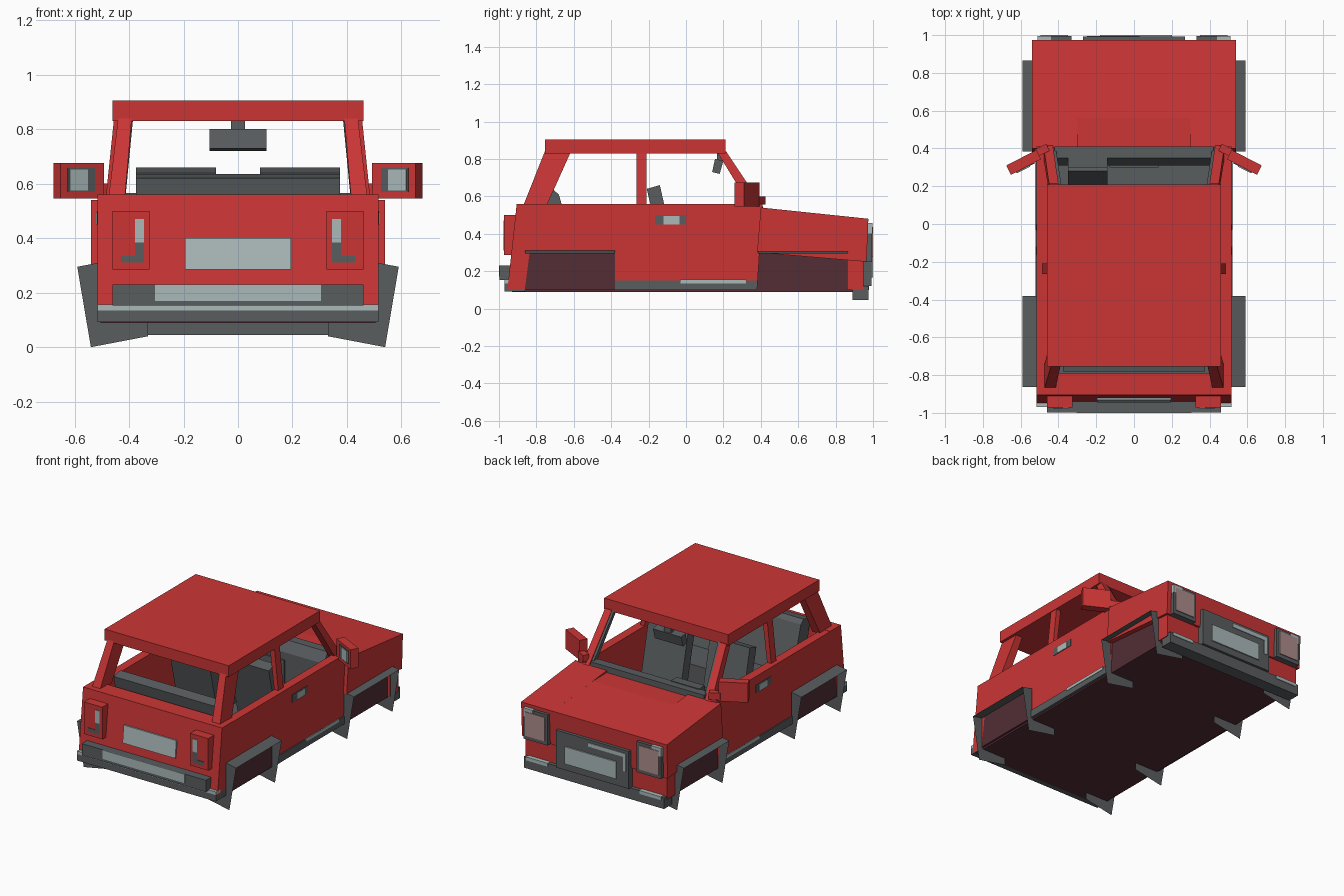
import bpy, bmesh, math
from mathutils import Vector

if "Cube" in bpy.data.objects:
    bpy.data.objects.remove(bpy.data.objects["Cube"])


def material(name, rgb):
    m = bpy.data.materials.new(name)
    m.diffuse_color = (*rgb, 1)
    m.use_nodes = True
    m.node_tree.nodes["Principled BSDF"].inputs["Base Color"].default_value = m.diffuse_color
    return m


RED = material("red_paint", (0.60, 0.036, 0.036))
GRAY = material("dark_gray", (0.100, 0.109, 0.114))
LIGHT = material("light_gray", (0.41, 0.49, 0.49))
MAROON = material("dark_maroon", (0.084, 0.026, 0.036))
LAMP = material("lamp_glass", (0.42, 0.27, 0.26))


def mesh(name, verts, faces, mat, closed=True):
    bm = bmesh.new()
    vs = [bm.verts.new(v) for v in verts]
    for f in faces:
        bm.faces.new([vs[i] for i in f])
    if closed:
        bmesh.ops.recalc_face_normals(bm, faces=bm.faces)
    me = bpy.data.meshes.new(name)
    bm.to_mesh(me)
    bm.free()
    me.materials.append(mat)
    ob = bpy.data.objects.new(name, me)
    bpy.context.collection.objects.link(ob)
    return ob


def loft(name, a, b, mat):
    """Solid between two matching outlines."""
    n = len(a)
    faces = [tuple(range(n)), tuple(range(n, 2 * n))]
    faces += [(i, (i + 1) % n, n + (i + 1) % n, n + i) for i in range(n)]
    return mesh(name, list(a) + list(b), faces, mat)


def prism(name, yz, x0, x1, mat):
    return loft(name, [(x0, y, z) for y, z in yz], [(x1, y, z) for y, z in yz], mat)


def box(name, x, y, z, mat):
    return prism(name, [(y[0], z[0]), (y[1], z[0]), (y[1], z[1]), (y[0], z[1])], x[0], x[1], mat)


def pillar(name, s, low, high, mat):
    """Post from rectangle (x0, x1, y0, y1, z) to another one."""
    def ring(r):
        x0, x1, y0, y1, z = r
        return [(s * x0, y0, z), (s * x1, y0, z), (s * x1, y1, z), (s * x0, y1, z)]
    return loft(name, ring(low), ring(high), mat)


# Underbody, rear wall, engine bay and hood
box("underbody", (-.505, .505), (-.93, .90), (.088, .11), MAROON)
box("cabin_floor", (-.46, .46), (-.80, .39), (.11, .19), GRAY)
prism("rear_wall", [(-.905, .56), (-.79, .56), (-.79, .10), (-.955, .10)], -.515, .515, RED)
box("engine_bay", (-.505, .505), (.38, .865), (.09, .30), MAROON)
box("front_panel", (-.525, .525), (.86, .95), (.10, .30), RED)
prism("hood", [(.39, .525), (.56, .523), (.975, .48), (.965, .25), (.38, .28)], -.30, .30, RED)
box("roof", (-.46, .46), (-.755, .21), (.83, .905), RED)

for s in (-1, 1):
    # Side walls, fenders and pillars
    prism("side_wall", [(-.905, .558), (.41, .558), (.38, .10), (-.955, .10)], s * .455, s * .515, RED)
    prism("fender", [(.40, .54), (.975, .48), (.965, .25), (.38, .30)], s * .30, s * .54, RED)
    pillar("rear_pillar", s, (.415, .475, -.87, -.745, .55), (.39, .44, -.755, -.615, .84), RED)
    pillar("middle_pillar", s, (.455, .485, -.265, -.21, .55), (.42, .455, -.265, -.21, .84), RED)
    pillar("front_pillar", s, (.43, .48, .355, .42, .53), (.40, .45, .165, .215, .84), RED)
    pillar("windshield_trim", s, (.415, .43, .37, .41, .53), (.385, .40, .18, .21, .84), GRAY)

    # Wheel openings and flares
    prism("rear_wheel_opening", [(-.862, .10), (-.38, .10), (-.38, .308), (-.835, .308)],
          s * .50, s * .518, MAROON)
    flare = [(.51, .31), (.59, .295), (.54, 0), (.33, .04), (.33, .09), (.51, .10)]
    for label, y0, y1 in (("rear", -.862, -.38), ("front", .385, .865)):
        pts = [(s * x, y, z) for y in (y0, y1) for x, z in flare]
        mesh(label + "_wheel_flare", pts,
             [tuple(range(6)), tuple(range(6, 12)), (0, 1, 7, 6)], GRAY, False)

    # Skirt and door handle
    box("side_skirt", (s * .50, s * .522), (-.38, .38), (.098, .15), GRAY)
    box("skirt_highlight", (s * .52, s * .525), (-.03, .32), (.135, .155), LIGHT)
    box("handle_recess", (s * .51, s * .518), (-.165, .0), (.45, .50), GRAY)
    box("handle", (s * .516, s * .522), (-.12, -.035), (.45, .495), LIGHT)

    # Tail lamps
    box("tail_lamp", (s * .325, s * .46), (-.972, -.90), (.285, .50), RED)
    box("tail_lamp_strip", (s * .345, s * .378), (-.976, -.97), (.385, .47), LIGHT)
    box("tail_lamp_lower", (s * .345, s * .378), (-.976, -.97), (.31, .385), GRAY)
    box("tail_lamp_foot", (s * .378, s * .43), (-.976, -.97), (.31, .336), GRAY)

    # Headlamps
    box("headlamp_frame", (s * .33, s * .51), (.96, .994), (.25, .455), GRAY)
    box("headlamp_trim", (s * .44, s * .511), (.965, .996), (.40, .457), LIGHT)
    box("headlamp_glass", (s * .35, s * .495), (.99, 1.0), (.275, .435), LAMP)
    box("front_marker", (s * .34, s * .50), (.90, .979), (.10, .123), LIGHT)

    # Door mirrors, angled backwards
    def slab(name, along, depth, z, mat):
        o, u, v = Vector((.505, .37)), Vector((.89, -.46)), Vector((.46, .89))
        corners = [o + u * a + v * d for a, d in
                   ((along[0], depth[0]), (along[1], depth[0]), (along[1], depth[1]), (along[0], depth[1]))]
        loft(name, [(s * c.x, c.y, z[0]) for c in corners], [(s * c.x, c.y, z[1]) for c in corners], mat)
    slab("mirror_housing", (0, .18), (-.03, .025), (.545, .675), RED)
    slab("mirror_arm", (-.06, .01), (-.01, .03), (.555, .60), RED)
    slab("mirror_frame", (.04, .152), (-.034, -.029), (.57, .658), GRAY)
    slab("mirror_glass", (.07, .146), (-.038, -.033), (.575, .652), LIGHT)

    # Front seats
    prism("front_seat_back", [(-.11, .22), (-.04, .22), (-.14, .66), (-.21, .64)], s * .08, s * .375, GRAY)
    box("front_seat_cushion", (s * .08, s * .375), (-.10, .17), (.19, .31), GRAY)

# Rear bench
prism("rear_seat_back", [(-.70, .20), (-.56, .20), (-.68, .61), (-.71, .635), (-.78, .62)], -.375, .375, GRAY)
box("rear_seat_cushion", (-.375, .375), (-.65, -.36), (.19, .31), GRAY)

# Dashboard, instruments and steering
prism("dashboard", [(.41, .565), (.35, .565), (.31, .50), (.31, .30), (.41, .30)], -.42, .42, GRAY)
box("console", (-.13, .13), (.30, .34), (.19, .45), GRAY)
box("instrument_hood", (-.35, -.14), (.30, .36), (.45, .57), GRAY)
prism("steering_wheel", [(.21, .42), (.23, .40), (.30, .53), (.28, .55)], -.35, -.14, GRAY)

# Interior mirror
prism("interior_mirror", [(.14, .73), (.18, .72), (.20, .79), (.155, .80)], -.105, .105, GRAY)
box("interior_mirror_stem", (-.025, .025), (.165, .195), (.78, .835), GRAY)

# Rear bumper and plate
box("rear_lower_trim", (-.515, .515), (-.97, -.86), (.092, .135), GRAY)
box("rear_lower_strip", (-.515, .515), (-.97, -.92), (.135, .156), LIGHT)
box("rear_bumper", (-.46, .46), (-.997, -.93), (.152, .23), GRAY)
box("rear_bumper_plate", (-.305, .305), (-1.0, -.995), (.17, .23), LIGHT)
prism("rear_plate", [(-.944, .285), (-.93, .285), (-.918, .40), (-.932, .40)], -.195, .195, LIGHT)

# Front bumper, grille and plate
box("front_bumper", (-.52, .52), (.89, .975), (.045, .12), GRAY)
box("grille", (-.27, .27), (.94, .992), (.12, .37), GRAY)
box("grille_strip", (-.25, .03), (.99, .996), (.325, .35), LIGHT)
box("grille_side_strip", (-.25, -.23), (.99, .996), (.23, .325), LIGHT)
box("front_plate", (-.18, .20), (.99, 1.0), (.165, .28), LIGHT)
